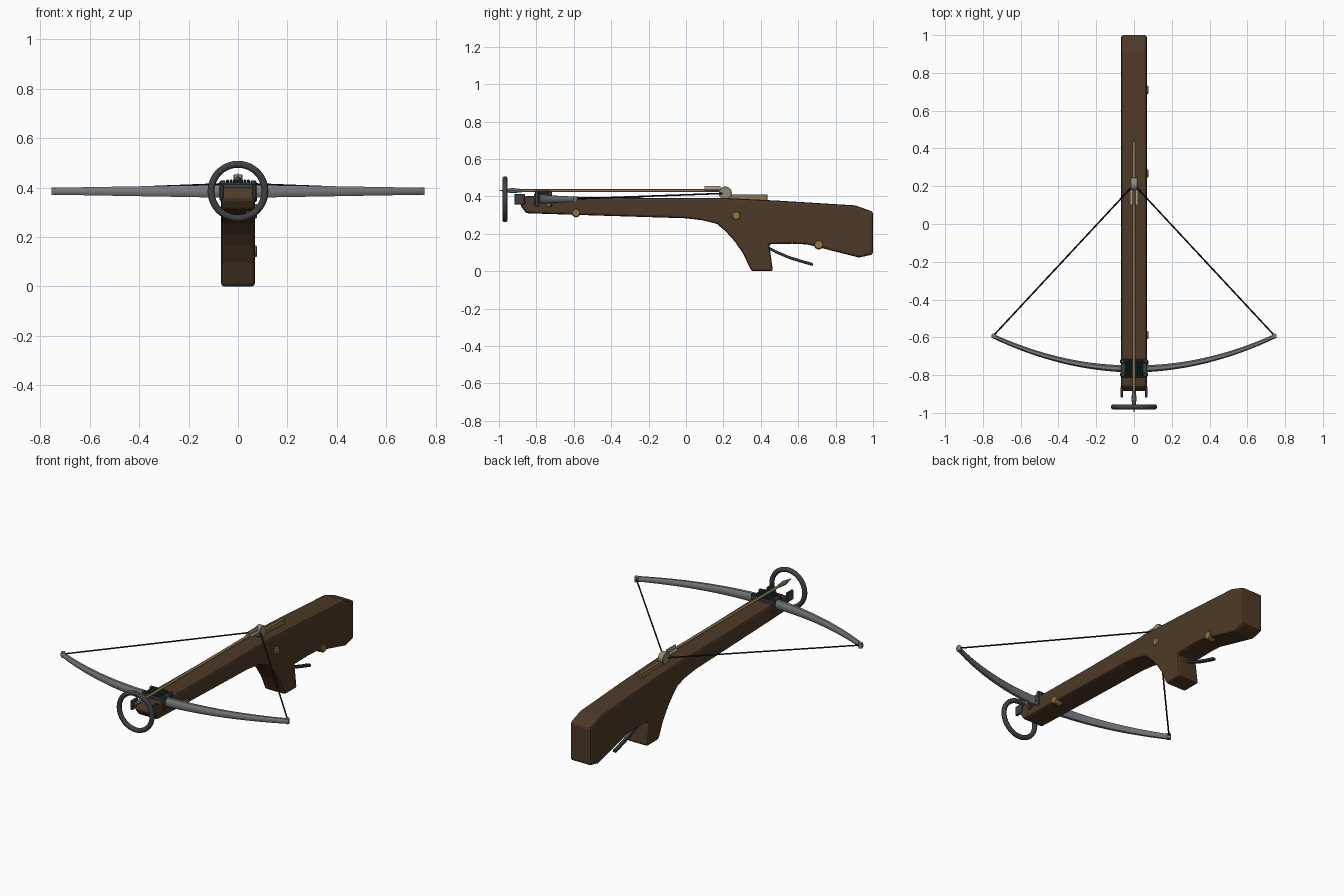
import bpy, bmesh, math
from mathutils import Vector

if "Cube" in bpy.data.objects:
    bpy.data.objects.remove(bpy.data.objects["Cube"])


def mat(name, c):
    m = bpy.data.materials.new(name)
    m.diffuse_color = (*c, 1)
    m.use_nodes = True
    m.node_tree.nodes["Principled BSDF"].inputs["Base Color"].default_value = m.diffuse_color
    return m


WOOD = mat("dark walnut", (0.075, 0.042, 0.02))
STEEL = mat("steel", (0.19, 0.2, 0.215))
IRON = mat("dark iron", (0.05, 0.051, 0.058))
GREEN = mat("green cord", (0.012, 0.036, 0.03))
BRASS = mat("brass", (0.30, 0.18, 0.055))
TAN = mat("pale wood", (0.27, 0.17, 0.07))
BONE = mat("bone", (0.30, 0.26, 0.18))
CREAM = mat("feather", (0.45, 0.37, 0.26))
BLACK = mat("string black", (0.008, 0.008, 0.008))


def add(name, bm, material, smooth=False, bevel=0, seg=1):
    bmesh.ops.recalc_face_normals(bm, faces=bm.faces[:])
    me = bpy.data.meshes.new(name)
    bm.to_mesh(me)
    bm.free()
    ob = bpy.data.objects.new(name, me)
    bpy.context.collection.objects.link(ob)
    me.materials.append(material)
    if bevel:
        b = ob.modifiers.new("bevel", "BEVEL")
        b.width, b.segments, b.limit_method = bevel, seg, "ANGLE"
        b.angle_limit = math.radians(40)
    if smooth:
        bpy.context.view_layer.objects.active = ob
        ob.select_set(True)
        bpy.ops.object.shade_smooth_by_angle(angle=math.radians(40))
        ob.select_set(False)
    return ob


def box(name, lo, hi, material, bevel=0):
    bm = bmesh.new()
    bmesh.ops.create_cube(bm, size=1)
    for v in bm.verts:
        v.co = Vector([(a + b) / 2 + c * (b - a) for a, b, c in zip(lo, hi, v.co)])
    return add(name, bm, material, bevel=bevel)


def rod(name, a, b, r1, r2, material, n=12, smooth=True, bevel=0):
    a, b = Vector(a), Vector(b)
    bm = bmesh.new()
    bmesh.ops.create_cone(bm, cap_ends=True, segments=n, radius1=r1, radius2=r2, depth=(b - a).length)
    q = (b - a).to_track_quat("Z", "Y")
    for v in bm.verts:
        v.co = q @ v.co + (a + b) / 2
    return add(name, bm, material, smooth, bevel)


def side_profile(name, pts, half, material, bevel=0, seg=1):
    """Extrude a (y, z) outline across x."""
    bm = bmesh.new()
    f = bm.faces.new([bm.verts.new((-half, y, z)) for y, z in pts])
    r = bmesh.ops.extrude_face_region(bm, geom=[f])
    for v in r["geom"]:
        if isinstance(v, bmesh.types.BMVert):
            v.co.x = half
    return add(name, bm, material, bevel=bevel, seg=seg)


def loft(name, rings, material, closed=False, smooth=True):
    """Skin a list of equal-length point rings."""
    bm = bmesh.new()
    vs = [[bm.verts.new(p) for p in ring] for ring in rings]
    n = len(vs[0])
    for i in range(len(vs) if closed else len(vs) - 1):
        a, b = vs[i], vs[(i + 1) % len(vs)]
        for j in range(n):
            bm.faces.new((a[j], a[(j + 1) % n], b[(j + 1) % n], b[j]))
    if not closed:
        bm.faces.new(vs[0])
        bm.faces.new(vs[-1])
    return add(name, bm, material, smooth)


# Wooden stock with grip
side_profile("stock", [
    (-0.855, 0.31), (-0.45, 0.297), (0.0, 0.283), (0.09, 0.272), (0.165, 0.253), (0.21, 0.215),
    (0.26, 0.16), (0.305, 0.095), (0.35, 0.0), (0.465, 0.0), (0.445, 0.145), (0.57, 0.147),
    (0.65, 0.143), (0.925, 0.073), (1.0, 0.09), (1.0, 0.318), (0.905, 0.352), (0.5, 0.377),
    (0.2, 0.392), (-0.3, 0.393), (-0.86, 0.402), (-0.888, 0.355)], 0.068, WOOD, 0.012, 2)

# Steel bow limb, tapering to both tips
rings = []
N = 32
for i in range(N + 1):
    x = -0.75 + 1.5 * i / N
    t = abs(x) / 0.75
    y = -0.767 + 0.175 * t * t
    tangent = Vector((1, 0.622 * x, 0)).normalized()
    side = Vector((-tangent.y, tangent.x, 0))
    w, h = 0.019 - 0.008 * t, 0.027 - 0.013 * t
    sec = [(-1, -.45), (-.5, -1), (.5, -1), (1, -.45), (1, .45), (.5, 1), (-.5, 1), (-1, .45)]
    rings.append([Vector((x, y, 0.385)) + side * w * u + Vector((0, 0, h * v)) for u, v in sec])
loft("bow_limb", rings, STEEL)

# Foot stirrup ring and its side lugs
ring = []
for i in range(40):
    a = math.tau * i / 40
    ring.append([((0.109 + 0.014 * math.cos(b)) * math.cos(a), -0.968 + 0.014 * math.sin(b),
                  0.385 + (0.109 + 0.014 * math.cos(b)) * math.sin(a))
                 for b in [math.tau * j / 10 for j in range(10)]])
loft("stirrup_ring", ring, IRON, closed=True)

for s, tag in ((-1, "left"), (1, "right")):
    xs = sorted((s * 0.057, s * 0.071))
    box("stirrup_lug_" + tag, (xs[0], -0.918, 0.357), (xs[1], -0.862, 0.414), IRON, 0.003)
    # Bow string and tip loops
    tip = (s * 0.745, -0.592, 0.387)
    rod("string_" + tag, tip, (s * 0.008, 0.2, 0.416), 0.0042, 0.0042, BLACK, 8)
    rod("tip_knob_" + tag, (s * 0.742, -0.592, 0.37), (s * 0.742, -0.592, 0.4), 0.013, 0.013, STEEL, 10)
    # Side plates of the bow saddle
    xs = sorted((s * 0.05, s * 0.074))
    for y in (-0.808, -0.738):
        box("saddle_cheek_" + tag, (xs[0], y, 0.345), (xs[1], y + 0.022, 0.428), IRON, 0.004)

# Bow saddle with cord binding
box("bow_saddle", (-0.07, -0.812, 0.35), (0.07, -0.716, 0.418), IRON, 0.005)
for i in range(7):
    x = -0.042 + 0.014 * i
    box("binding_cord", (x - 0.0065, -0.806, 0.38), (x + 0.0065, -0.722, 0.432), GREEN, 0.004)

# Bolt: shaft, head and feathers
rod("bolt_shaft", (0, -0.93, 0.431), (0, 0.2, 0.431), 0.0075, 0.0075, TAN, 10)
rod("bolt_socket", (0, -0.88, 0.431), (0, -0.93, 0.431), 0.009, 0.014, STEEL, 8, False)
rod("bolt_point", (0, -0.93, 0.431), (0, -1.0, 0.431), 0.014, 0.0005, STEEL, 8, False)
for s in (-1, 1):
    side = sorted((s * 0.004, s * 0.021))
    box("bolt_feather_side", (side[0], 0.1, 0.428), (side[1], 0.185, 0.433), CREAM)
box("bolt_feather_top", (-0.003, 0.1, 0.431), (0.003, 0.185, 0.456), CREAM)

# Release nut and rear strip
rod("release_nut", (-0.018, 0.21, 0.418), (0.018, 0.21, 0.418), 0.035, 0.035, BONE, 20, True, 0.003)
box("rear_strip", (-0.009, 0.2, 0.375), (0.009, 0.435, 0.411), TAN, 0.002)

# Curved trigger lever
path = [(0.42, 0.135), (0.48, 0.104), (0.55, 0.074), (0.62, 0.052), (0.678, 0.036)]
side_profile("trigger_lever", [(y, z + 0.008) for y, z in path] + [(y, z - 0.008) for y, z in path[::-1]],
             0.011, IRON, 0.003)

# Brass pins on the right side
for y, z, r, n in ((0.268, 0.297, 0.027, 6), (0.71, 0.142, 0.026, 14),
                   (-0.588, 0.312, 0.024, 14), (-0.735, 0.355, 0.014, 10)):
    rod("brass_pin", (0.03, y, z), (0.076, y, z), r, r * 0.9, BRASS, n, True, 0.003)
